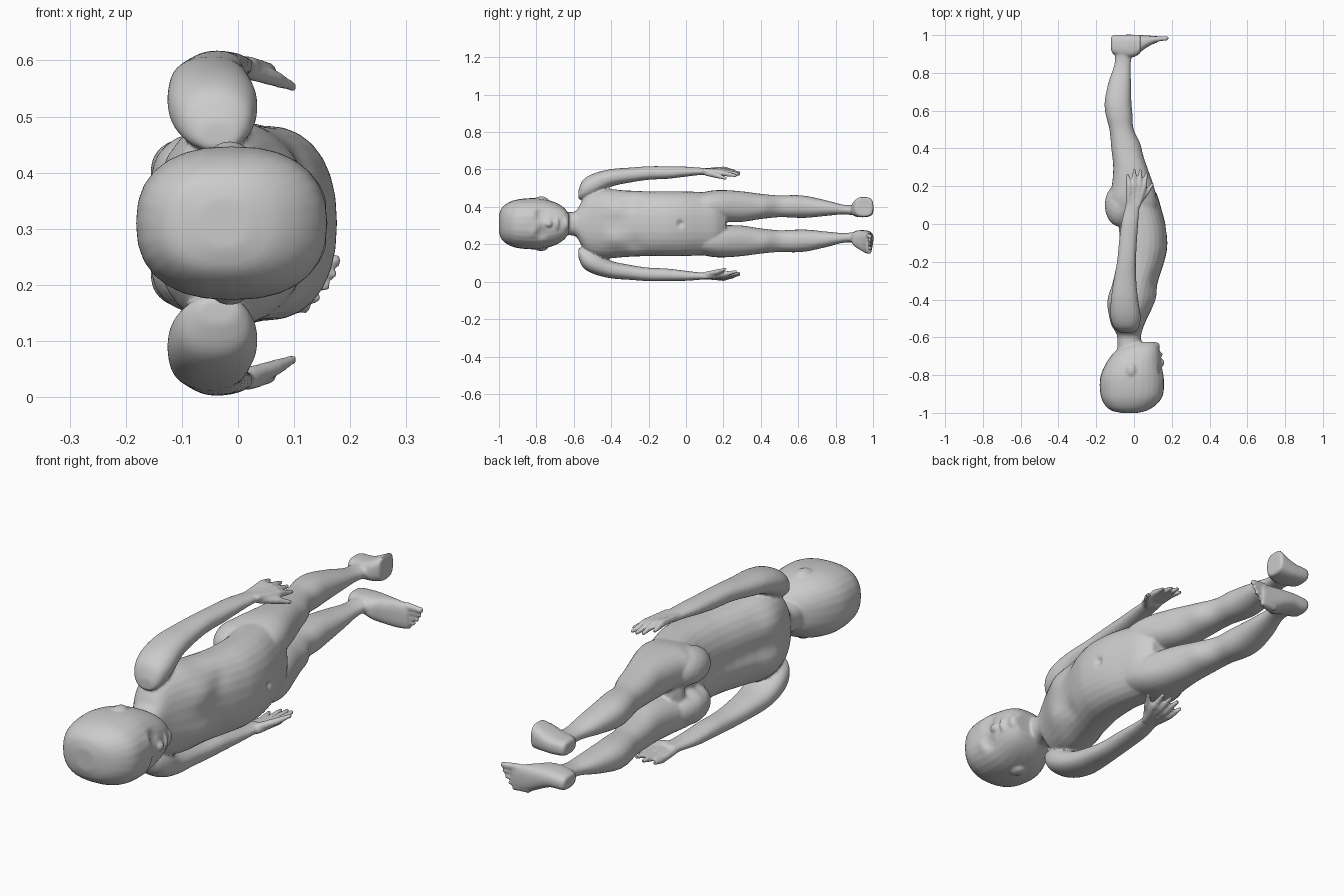
import bpy, bmesh
from math import cos, sin, pi, exp
from mathutils import Vector, Matrix

MID = 0.31  # mirror plane height (the figure lies along y, facing +x)
bm = bmesh.new()


def side_z(z, s):
    return MID + s * (z - MID)


def spow(v, p):
    return (1 if v >= 0 else -1) * abs(v) ** p


def loft(stations, s=1, axis='y', n=2.3, sides=28, steps=5):
    """Skin rounded sections (t, a_min, a_max, z_min, z_max) along an axis."""
    rows = []
    last = len(stations) - 1
    for i in range(last):
        p = [stations[max(0, min(last, i + k))] for k in (-1, 0, 1, 2)]
        for j in range(steps):
            t = j / steps
            rows.append([b + 0.5 * t * (c - a + t * (2*a - 5*b + 4*c - d + t * (3*(b - c) + d - a)))
                         for a, b, c, d in zip(*p)])
    rows.append(stations[-1])
    rings = []
    for t, a0, a1, z0, z1 in rows:
        ring = []
        for k in range(sides):
            ang = 2 * pi * k / sides
            a = (a0 + a1) / 2 + (a1 - a0) / 2 * spow(cos(ang), 2 / n)
            z = side_z((z0 + z1) / 2 + (z1 - z0) / 2 * spow(sin(ang), 2 / n), s)
            ring.append(bm.verts.new((a, t, z) if axis == 'y' else (t, a, z)))
        rings.append(ring)
    for r, q in zip(rings, rings[1:]):
        for k in range(sides):
            m = (k + 1) % sides
            bm.faces.new((r[k], r[m], q[m], q[k]))
    bm.faces.new(rings[0])
    bm.faces.new(rings[-1][::-1])


def blob(c, r, s=1):
    c = Vector((c[0], c[1], side_z(c[2], s)))
    bmesh.ops.create_icosphere(bm, subdivisions=3, radius=1,
                               matrix=Matrix.Translation(c) @ Matrix.Diagonal((*r, 1)))


def digit(points, s=1, steps=7):
    """Tapered finger or toe from (x, y, z, radius) points."""
    for p, q in zip(points, points[1:]):
        for j in range(steps + 1):
            x, y, z, r = [a + (b - a) * j / steps for a, b in zip(p, q)]
            blob((x, y, z), (r, r, r), s)


def centred(rows):
    return [(y, a, b, MID - h, MID + h) for y, a, b, h in rows]


# head
loft(centred([(-1.0, -.07, .02, .045), (-.985, -.125, .075, .085), (-.95, -.16, .125, .113),
              (-.9, -.178, .155, .13), (-.82, -.18, .158, .137), (-.75, -.155, .147, .13),
              (-.69, -.115, .14, .11), (-.65, -.07, .13, .083), (-.625, -.03, .115, .05)]), n=2.4)
blob((.143, -.735, MID), (.018, .022, .02))       # nose
blob((.132, -.69, MID), (.02, .014, .036))        # lips
blob((.115, -.645, MID), (.022, .02, .035))       # chin

# neck and torso
loft(centred([(-.72, -.09, .04, .066), (-.64, -.088, .04, .062), (-.59, -.09, .038, .068),
              (-.56, -.105, .045, .115), (-.52, -.125, .06, .165), (-.43, -.143, .1, .185),
              (-.32, -.12, .122, .178), (-.2, -.095, .16, .173), (-.12, -.085, .176, .174),
              (-.02, -.085, .17, .173), (.08, -.11, .145, .17), (.16, -.115, .12, .165),
              (.215, -.08, .08, .12)]))

for s in (1, -1):
    # ear
    blob((-.015, -.775, .44), (.028, .036, .016), s)
    # buttock
    blob((-.075, .1, .39), (.08, .115, .08), s)
    # leg
    loft([(.06, -.12, .12, .33, .47), (.13, -.135, .12, .318, .486), (.2, -.118, .105, .318, .49),
          (.3, -.11, .07, .32, .483), (.4, -.12, .035, .335, .47), (.5, -.13, -.002, .345, .461),
          (.58, -.15, -.008, .342, .463), (.65, -.155, -.014, .342, .457), (.75, -.135, -.016, .352, .435),
          (.84, -.105, -.018, .36, .412), (.9, -.1, -.01, .355, .41), (.97, -.1, 0, .355, .415)], s)
    # arm
    loft([(-.575, -.07, 0, .44, .49), (-.55, -.105, .025, .44, .545), (-.49, -.125, .035, .46, .58),
          (-.4, -.122, .022, .508, .602), (-.3, -.108, .012, .53, .61), (-.2, -.09, .01, .545, .617),
          (-.1, -.08, .015, .55, .617), (0, -.068, .022, .562, .615), (.07, -.052, .028, .57, .61),
          (.13, -.04, .035, .572, .606)], s)
    # hand: fingers run from the wrist through the palm, thumb towards the front
    for x0, x1, x2, y1, y2 in ((-.028, -.026, -.034, .2, .258), (-.008, .002, .002, .208, .284),
                               (.01, .028, .034, .206, .284), (.022, .052, .066, .198, .266)):
        digit([(x0, .1, .593, .015), (x1, y1, .594 - .25 * x1, .0165),
               (x2, y2, .583 - .25 * x2, .009)], s)
    digit([(.02, .11, .582, .017), (.065, .165, .568, .015), (.097, .21, .553, .009)], s)

# feet: one ends in a flat stump, the other has toes
heel = [(-.122, .93, .985, .365, .4), (-.11, .9, 1, .352, .415), (-.05, .885, 1.002, .345, .42),
        (0, .885, 1.002, .345, .44)]
loft(heel + [(.035, .905, 1.002, .348, .458)], 1, 'x', 2.8)
loft(heel + [(.04, .915, 1.0, .35, .458), (.085, .945, .997, .358, .47),
             (.125, .962, .995, .37, .468)], -1, 'x', 2.6)
for x, z, r in ((.172, .377, .0155), (.168, .4, .012), (.155, .422, .012), (.14, .443, .012), (.12, .462, .012)):
    digit([(x - .06, .978, z - .004, r), (x, .983, z, r * .8)], -1, 4)

# fuse everything into one skin
bmesh.ops.recalc_face_normals(bm, faces=bm.faces)
mesh = bpy.data.meshes.new("body")
bm.to_mesh(mesh)
bm.free()
body = bpy.data.objects.new("body", mesh)
bpy.context.collection.objects.link(body)
bpy.context.view_layer.objects.active = body
body.select_set(True)
rm = body.modifiers.new("fuse", 'REMESH')
rm.mode = 'VOXEL'
rm.voxel_size = 0.006
sm = body.modifiers.new("soften", 'SMOOTH')
sm.factor = 0.5
sm.iterations = 5
for name in ("fuse", "soften"):
    bpy.ops.object.modifier_apply(modifier=name)

# soft surface modelling: (x, y, z, push in x, radius)
dents = [(.17, -.03, MID, -.014, .016),                              # navel
         (-.12, .13, MID, .03, .03), (-.13, .07, MID, .025, .03)]    # cleft
dents += [(-.11, -.45 + .06 * i, MID, .012, .04) for i in range(8)]  # spine
for s in (1, -1):
    dents += [(.148, -.775, MID + s * .052, -.018, .026),  # eye socket
              (.148, -.772, MID + s * .052, .007, .015),   # eyelid
              (.15, -.81, MID + s * .05, .005, .025),      # brow
              (.1, -.38, MID + s * .085, .014, .06),       # chest
              (.1, -.27, MID + s * .1, -.008, .04),        # below the ribs
              (-.14, -.38, MID + s * .1, -.01, .06),       # shoulder blade
              (.02, .43, MID + s * .095, .008, .05)]       # kneecap
for v in mesh.vertices:
    dx = 0
    for x, y, z, push, r in dents:
        d = (v.co - Vector((x, y, z))).length / r
        if d < 3:
            dx += push * exp(-d * d)
    v.co.x += dx

bpy.ops.object.shade_smooth_by_angle(angle=pi / 4)
